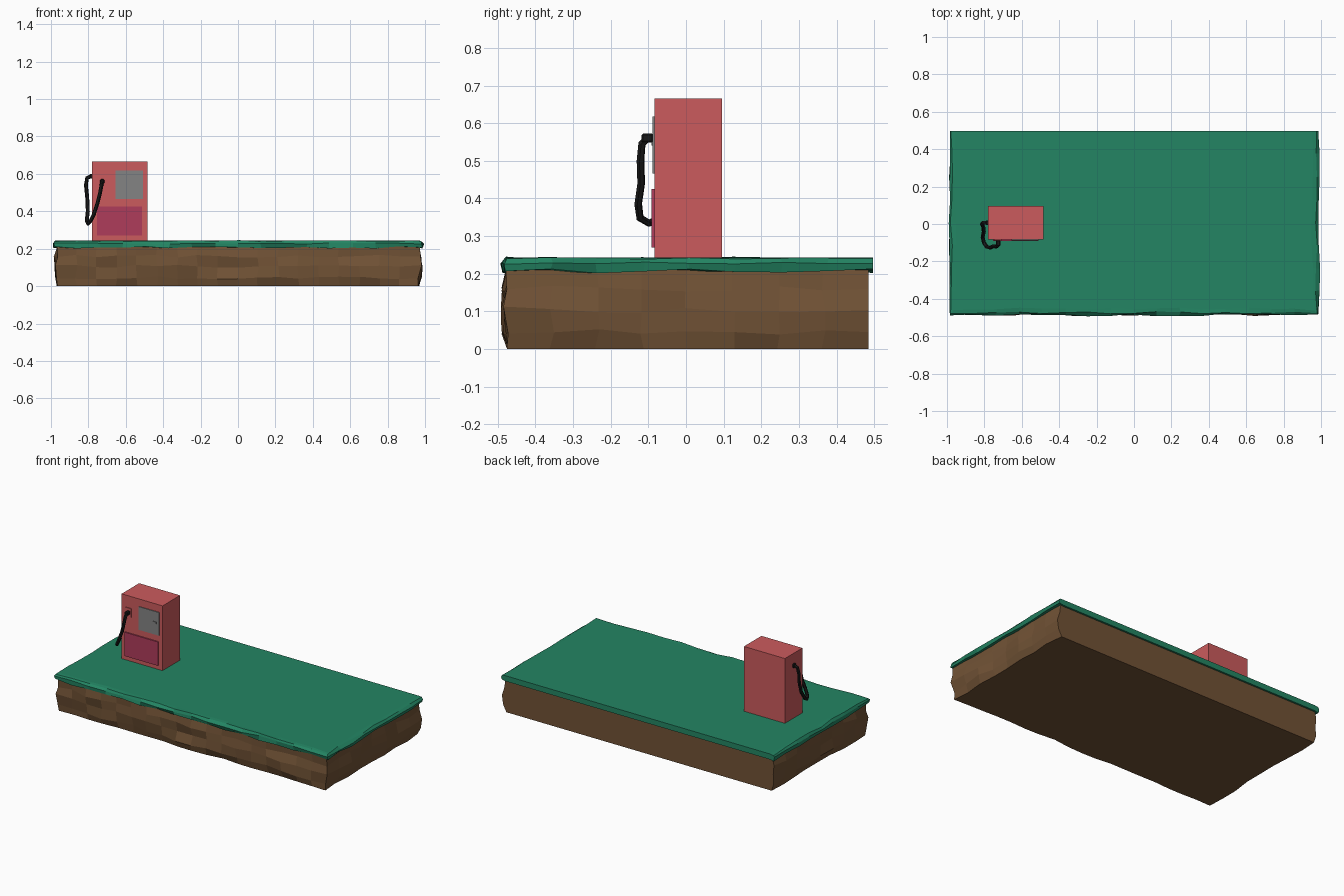
import bpy, bmesh, math, random
from mathutils import Vector

if "Cube" in bpy.data.objects:
    bpy.data.objects.remove(bpy.data.objects["Cube"])

random.seed(7)

def mat(name, rgb):
    m = bpy.data.materials.new(name)
    m.diffuse_color = (*rgb, 1)
    m.use_nodes = True
    m.node_tree.nodes["Principled BSDF"].inputs["Base Color"].default_value = m.diffuse_color
    return m

GRASS = mat("grass green", (0.017, 0.235, 0.125))
DIRT = mat("dirt brown", (0.165, 0.085, 0.036))
RED = mat("pump red", (0.60, 0.105, 0.110))
MAROON = mat("panel maroon", (0.43, 0.045, 0.105))
GREY = mat("screen grey", (0.23, 0.23, 0.23))
BLACK = mat("hose black", (0.009, 0.009, 0.009))

def make_object(name, bm, material):
    bmesh.ops.recalc_face_normals(bm, faces=bm.faces)
    me = bpy.data.meshes.new(name)
    bm.to_mesh(me)
    bm.free()
    ob = bpy.data.objects.new(name, me)
    bpy.context.collection.objects.link(ob)
    me.materials.append(material)
    return ob

def box(name, x, y, z, material, bevel=0):
    bm = bmesh.new()
    bmesh.ops.create_cube(bm, size=1)
    for v in bm.verts:
        v.co = Vector([a[0] + (c + 0.5) * (a[1] - a[0]) for a, c in zip((x, y, z), v.co)])
    if bevel:
        bmesh.ops.bevel(bm, geom=bm.edges[:], offset=bevel, segments=1, affect='EDGES')
    return make_object(name, bm, material)

def rough_slab(name, hx, front, back, profile, nx, ny, material):
    """Slab with a straight cut back and three hewn sides.
    profile rows: (outward offset, height, sideways jitter, height jitter)"""
    path = []
    for i in range(ny):
        path.append((-hx, back + (front - back) * i / ny, -1, 0))
    for i in range(nx + 1):
        corner = (i == nx) - (i == 0)
        path.append((-hx + 2 * hx * i / nx, front, corner * 0.6, -0.6 if corner else -1))
    for i in range(1, ny + 1):
        path.append((hx, front + (back - front) * i / ny, 1, 0))
    bm = bmesh.new()
    rows = []
    for off, z, jit, jz in profile:
        row = []
        for k, (px, py, nx_, ny_) in enumerate(path):
            o = off + random.uniform(-jit, jit)
            end = k in (0, len(path) - 1)
            slide = 0 if end else random.uniform(-0.6, 0.6) * jit
            row.append(bm.verts.new((px + nx_ * o - ny_ * slide,
                                     py + ny_ * o + nx_ * slide,
                                     z + random.uniform(-jz, jz))))
        rows.append(row)
    for a, b in zip(rows, rows[1:]):
        for i in range(len(path) - 1):
            bm.faces.new((a[i], a[i + 1], b[i + 1], b[i]))
    bm.faces.new(rows[0])
    bm.faces.new(rows[-1])
    bm.faces.new([r[0] for r in rows] + [r[-1] for r in reversed(rows)])
    return make_object(name, bm, material)

# Ground: dirt block and overhanging grass layer
rough_slab("dirt_block", 0.972, -0.478, 0.485, [
    (-0.012, 0.0, 0.010, 0.0),
    (0.000, 0.045, 0.013, 0.008),
    (0.004, 0.105, 0.012, 0.010),
    (0.002, 0.160, 0.012, 0.008),
    (-0.005, 0.212, 0.006, 0.0)], 18, 8, DIRT)
rough_slab("grass_layer", 0.982, -0.480, 0.497, [
    (-0.030, 0.207, 0.0, 0.0),
    (0.002, 0.207, 0.006, 0.006),
    (0.006, 0.228, 0.008, 0.003),
    (-0.006, 0.242, 0.006, 0.004),
    (-0.028, 0.243, 0.006, 0.0)], 16, 8, GRASS)

# Pump body with thin front panels
box("pump_body", (-0.78, -0.485), (-0.084, 0.096), (0.235, 0.665), RED)
box("lower_panel", (-0.755, -0.513), (-0.092, -0.083), (0.270, 0.425), MAROON)
box("screen_panel", (-0.655, -0.508), (-0.089, -0.083), (0.466, 0.617), GREY)
box("screen_slot", (-0.558, -0.526), (-0.092, -0.088), (0.540, 0.551), GREY)

# Nozzle holder, nozzle and side socket
box("nozzle_holder", (-0.748, -0.708), (-0.089, -0.083), (0.532, 0.588), RED)
box("nozzle", (-0.737, -0.715), (-0.118, -0.086), (0.548, 0.572), BLACK, 0.004)
box("hose_socket", (-0.792, -0.776), (-0.006, 0.020), (0.575, 0.600), BLACK, 0.004)

# Hose loop from the nozzle round to the pump's left side
points = [(-0.726, -0.100, 0.562), (-0.729, -0.117, 0.545), (-0.737, -0.121, 0.500),
          (-0.752, -0.119, 0.440), (-0.770, -0.127, 0.385), (-0.788, -0.122, 0.348),
          (-0.803, -0.098, 0.334), (-0.809, -0.070, 0.348), (-0.803, -0.040, 0.400),
          (-0.806, -0.015, 0.470), (-0.813, 0.000, 0.540), (-0.807, 0.006, 0.578),
          (-0.784, 0.007, 0.588)]
curve = bpy.data.curves.new("hose", 'CURVE')
curve.dimensions = '3D'
curve.bevel_depth = 0.0105
curve.bevel_resolution = 1
curve.use_fill_caps = True
spline = curve.splines.new('POLY')
spline.points.add(len(points) - 1)
for p, co in zip(spline.points, points):
    p.co = (*co, 1)
spline.use_smooth = False
curve.materials.append(BLACK)
hose = bpy.data.objects.new("hose", curve)
bpy.context.collection.objects.link(hose)
